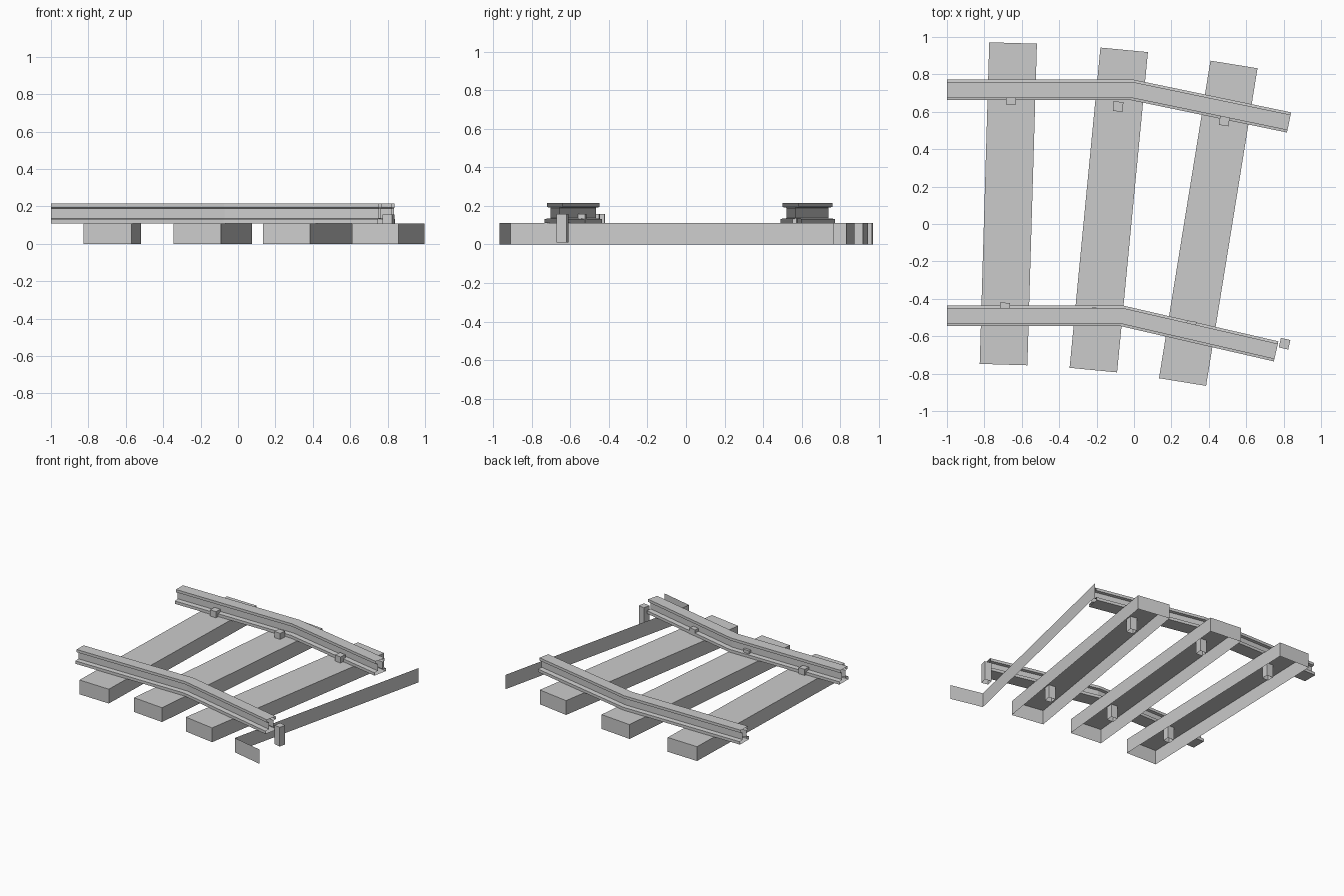
import bpy, bmesh
from math import radians
from mathutils import Vector, Matrix

if "Cube" in bpy.data.objects:
    bpy.data.objects.remove(bpy.data.objects["Cube"])


def finish(bm, name):
    mesh = bpy.data.meshes.new(name)
    bm.to_mesh(mesh)
    bm.free()
    obj = bpy.data.objects.new(name, mesh)
    bpy.context.collection.objects.link(obj)
    return obj


def open_box(name, x, y, size, z0, z1, turn, omit):
    """Box turned clockwise; omit lists the local face normals left open."""
    bm = bmesh.new()
    bmesh.ops.create_cube(bm, size=1)
    bm.normal_update()
    gone = [f for f in bm.faces
            if any(f.normal.dot(Vector(d)) > 0.9 for d in omit)]
    bmesh.ops.delete(bm, geom=gone, context='FACES')
    bm.transform(Matrix.Diagonal((size[0], size[1], z1 - z0, 1)))
    obj = finish(bm, name)
    obj.location = (x, y, (z0 + z1) / 2)
    obj.rotation_euler.z = -radians(turn)
    return obj


RIGHT, BACK, UP, DOWN = (1, 0, 0), (0, 1, 0), (0, 0, 1), (0, 0, -1)

# Sleepers: hollow underneath, the last one only a front and left wall
sleepers = [(-0.672, 0.108, 1.7, [DOWN]),
            (-0.135, 0.075, 5.5, [DOWN]),
            (0.397, 0.004, 9.2, [DOWN]),
            (0.928, -0.101, 13, [DOWN, UP, RIGHT, BACK])]
for i, (x, y, turn, omit) in enumerate(sleepers, 1):
    open_box(f"sleeper_{i}", x, y, (0.255, 1.72), 0, 0.11, turn, omit)

# Rail clips beside the inner edges of the rails
clips = [(-0.658, 0.663, 1.7), (-0.085, 0.628, 5.5), (0.483, 0.552, 9.2),
         (-0.69, -0.447, 1.7), (-0.2, -0.474, 5.5), (0.305, -0.545, 9.2),
         (0.805, -0.64, 13)]
for i, (x, y, turn) in enumerate(clips, 1):
    open_box(f"rail_clip_{i}", x, y, (0.052, 0.052), 0.01, 0.157, turn, [DOWN])

# Rails: I-shaped profile swept along a path with one bend, ends open
half = [(0.055, 0.11), (0.055, 0.132), (0.022, 0.136),
        (0.022, 0.19), (0.042, 0.194), (0.042, 0.215)]
profile = half + [(-a, z) for a, z in reversed(half)]


def rail(name, path):
    pts = [Vector(p) for p in path]
    dirs = [(b - a).normalized() for a, b in zip(pts, pts[1:])]
    bm = bmesh.new()
    rings = []
    for i, p in enumerate(pts):
        d0, d1 = dirs[max(i - 1, 0)], dirs[min(i, len(dirs) - 1)]
        t = (d0 + d1).normalized()
        side = Vector((-t.y, t.x)) / t.dot(d0)
        rings.append([bm.verts.new((*(p + side * a), z)) for a, z in profile])
    n = len(profile)
    for r0, r1 in zip(rings, rings[1:]):
        for k in range(n):
            m = (k + 1) % n
            bm.faces.new((r0[k], r0[m], r1[m], r1[k]))
    bmesh.ops.recalc_face_normals(bm, faces=bm.faces)
    return finish(bm, name)


rail("back_rail", [(-1, 0.717), (-0.01, 0.717), (0.829, 0.543)])
rail("front_rail", [(-1, -0.49), (-0.07, -0.49), (0.76, -0.681)])
